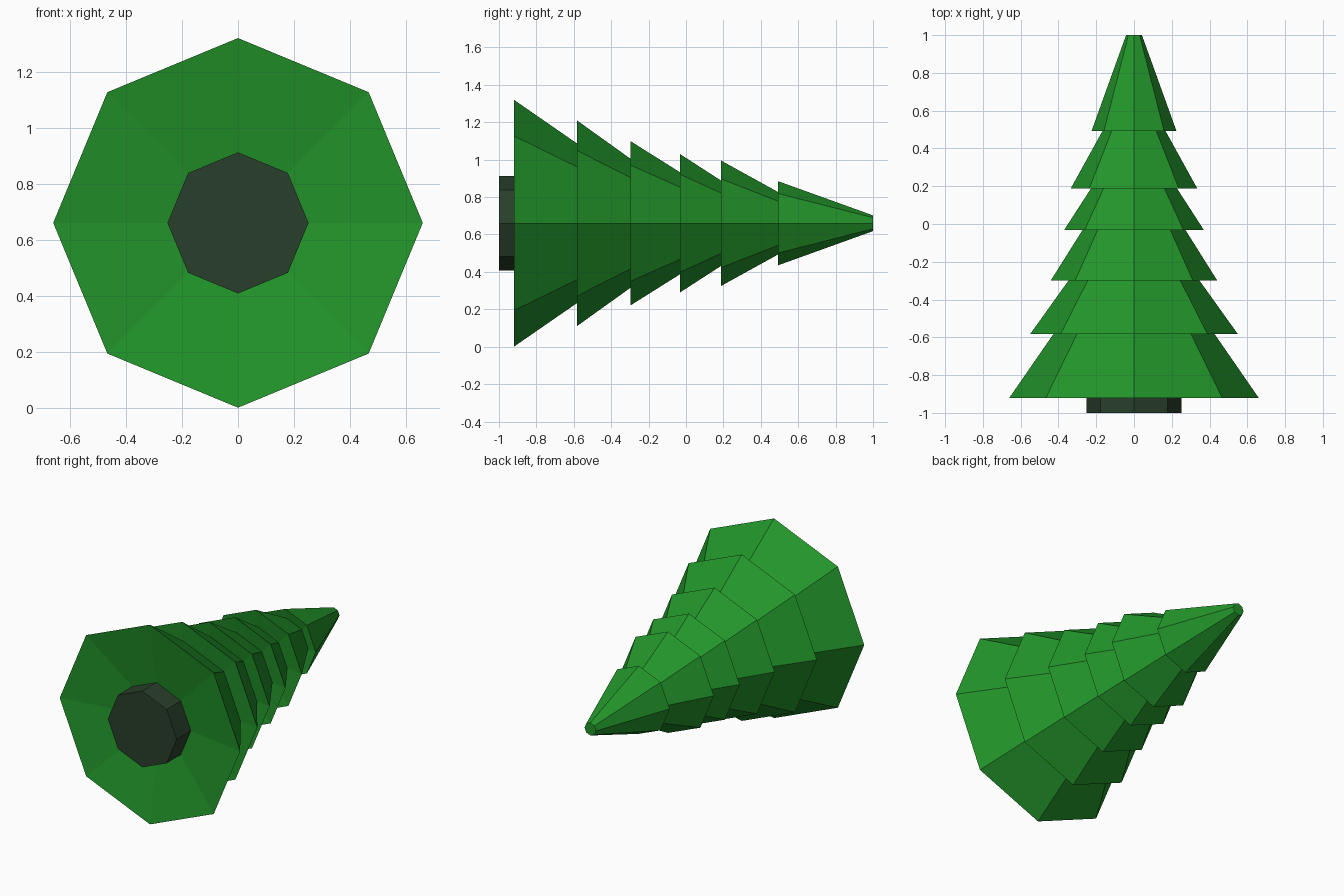
import bpy, bmesh
from math import sin, cos, tau

if "Cube" in bpy.data.objects:
    bpy.data.objects.remove(bpy.data.objects["Cube"])

SIDES = 8
AXIS_Z = 0.66  # height of the tree's lying axis


def material(name, color):
    m = bpy.data.materials.new(name)
    m.diffuse_color = (*color, 1)
    m.use_nodes = True
    m.node_tree.nodes["Principled BSDF"].inputs["Base Color"].default_value = m.diffuse_color
    return m


def lathe_y(name, profile, mat, cap_start=False, cap_end=False):
    """Eight-sided flat-shaded solid around the y axis; profile is (radius, y)."""
    bm = bmesh.new()
    rings = []
    for r, y in profile:
        rings.append([bm.verts.new((r * cos(tau * i / SIDES), y,
                                    AXIS_Z + r * sin(tau * i / SIDES)))
                      for i in range(SIDES)])
    for a, b in zip(rings, rings[1:]):
        for i in range(SIDES):
            j = (i + 1) % SIDES
            bm.faces.new((a[i], a[j], b[j], b[i]))
    if cap_start:
        bm.faces.new(rings[0])
    if cap_end:
        bm.faces.new(rings[-1])
    bmesh.ops.recalc_face_normals(bm, faces=bm.faces)
    mesh = bpy.data.meshes.new(name)
    bm.to_mesh(mesh)
    bm.free()
    mesh.materials.append(mat)
    ob = bpy.data.objects.new(name, mesh)
    bpy.context.collection.objects.link(ob)
    return ob


green = material("needles", (0.016, 0.30, 0.023))
bark = material("bark", (0.022, 0.05, 0.024))

# Foliage tiers: rim radius, rim y, top radius, top y
tiers = [
    (0.660, -0.920, 0.418, -0.570),
    (0.550, -0.583, 0.333, -0.280),
    (0.440, -0.298, 0.262, -0.015),
    (0.370, -0.032, 0.217, 0.205),
    (0.335, 0.188, 0.160, 0.505),
    (0.225, 0.492, 0.042, 1.000),
]
profile = [(0.24, -0.85)]  # recessed underside around the trunk
for r0, y0, r1, y1 in tiers:
    profile += [(r0, y0), (r1, y1)]
lathe_y("foliage", profile, green, cap_start=True, cap_end=True)

# Short trunk stub
lathe_y("trunk", [(0.252, -1.0), (0.252, -0.845)], bark, cap_start=True, cap_end=True)
